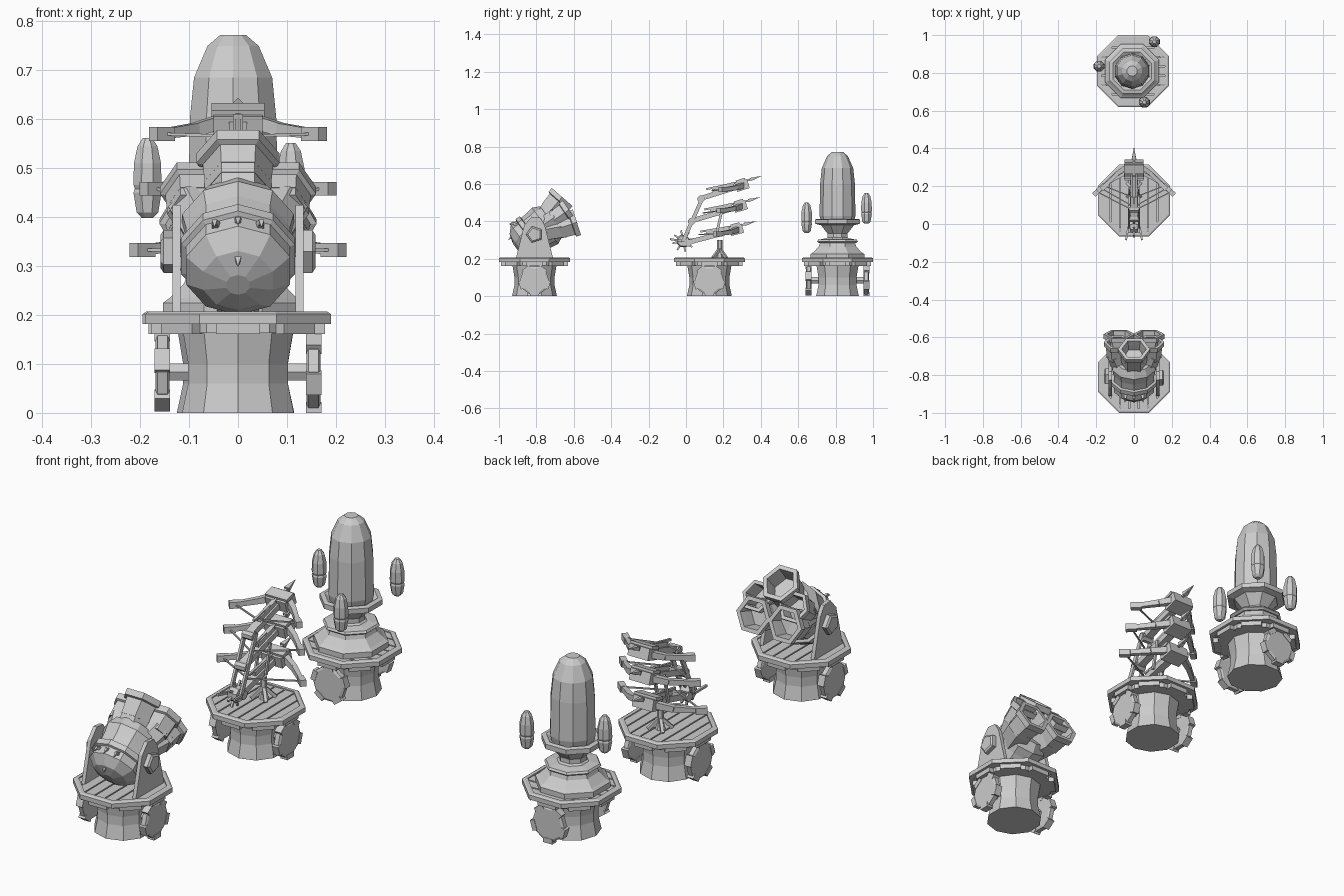
import bpy, bmesh
from math import pi, cos, sin, radians, sqrt
from mathutils import Matrix, Vector

if "Cube" in bpy.data.objects:
    bpy.data.objects.remove(bpy.data.objects["Cube"])

OCT = 1 / cos(pi / 8)


def finish(name, bm):
    bmesh.ops.recalc_face_normals(bm, faces=bm.faces)
    me = bpy.data.meshes.new(name)
    bm.to_mesh(me)
    bm.free()
    ob = bpy.data.objects.new(name, me)
    bpy.context.collection.objects.link(ob)
    return ob


def lathe(name, prof, n, mat=Matrix(), ring=False, phase=0.5):
    """Spin (radius, height) points; ring=True closes the profile on itself."""
    bm = bmesh.new()
    loops = [[bm.verts.new(mat @ Vector((r * cos(2 * pi * (k + phase) / n),
                                         r * sin(2 * pi * (k + phase) / n), z)))
              for k in range(n)] for r, z in prof]
    pairs = list(zip(loops, loops[1:]))
    if ring:
        pairs.append((loops[-1], loops[0]))
    for a, b in pairs:
        for k in range(n):
            bm.faces.new((a[k], a[(k + 1) % n], b[(k + 1) % n], b[k]))
    if not ring:
        bm.faces.new(loops[0])
        bm.faces.new(loops[-1])
    return finish(name, bm)


def box(name, size, mat):
    bm = bmesh.new()
    bmesh.ops.create_cube(bm, size=1, matrix=mat @ Matrix.Diagonal((*size, 1)))
    return finish(name, bm)


def beam(name, a, b, w, h, taper=1.0):
    """Bar from a to b, w wide and h tall, narrowed at b."""
    a, b = Vector(a), Vector(b)
    d = (b - a).normalized()
    side = d.cross(Vector((0, 0, 1)))
    side = side.normalized() if side.length > 1e-4 else Vector((1, 0, 0))
    up = side.cross(d)
    bm = bmesh.new()
    ends = [[bm.verts.new(p + side * sx * w * s / 2 + up * sz * h * s / 2)
             for sx, sz in ((-1, -1), (1, -1), (1, 1), (-1, 1))] for p, s in ((a, 1), (b, taper))]
    bm.faces.new(ends[0])
    bm.faces.new(ends[1])
    for k in range(4):
        j = (k + 1) % 4
        bm.faces.new((ends[0][k], ends[0][j], ends[1][j], ends[1][k]))
    return finish(name, bm)


def plate(name, pts, x0, x1):
    """Extrude a (y, z) outline from x0 to x1."""
    bm = bmesh.new()
    f = bm.faces.new([bm.verts.new((x0, y, z)) for y, z in pts])
    ex = bmesh.ops.extrude_face_region(bm, geom=[f])
    bmesh.ops.translate(bm, vec=(x1 - x0, 0, 0),
                        verts=[v for v in ex['geom'] if isinstance(v, bmesh.types.BMVert)])
    return finish(name, bm)


def aim(pos, direction):
    return Matrix.Translation(pos) @ Vector(direction).to_track_quat('Z', 'Y').to_matrix().to_4x4()


def base(label, x, y, turn):
    m = Matrix.Translation((x, y, 0)) @ Matrix.Rotation(turn, 4, 'Z')
    # concave drum, deck support and rim
    lathe(label + "_drum", [(.12, 0), (.107, .06), (.107, .10), (.118, .165)], 10, m)
    lathe(label + "_deck_support", [(.155 * OCT, .163), (.155 * OCT, .187)], 8, m)
    lathe(label + "_deck_rim", [(.19 * OCT, .182), (.19 * OCT, .202), (.182 * OCT, .207),
                                (.168 * OCT, .207), (.168 * OCT, .182)], 8, m, ring=True)
    # planks cut from an octagonal slab
    step = .35 / 7
    for i in range(7):
        lo, hi = -.175 + i * step + .003, -.175 + (i + 1) * step - .003
        bm = bmesh.new()
        bmesh.ops.create_cone(bm, cap_ends=True, segments=8, radius1=.172 * OCT,
                              radius2=.172 * OCT, depth=.018,
                              matrix=Matrix.Translation((0, 0, .193)) @ Matrix.Rotation(pi / 8, 4, 'Z'))
        for co, no in (((lo, 0, 0), (-1, 0, 0)), ((hi, 0, 0), (1, 0, 0))):
            bmesh.ops.bisect_plane(bm, geom=bm.verts[:] + bm.edges[:] + bm.faces[:],
                                   plane_co=co, plane_no=no, clear_outer=True)
            bmesh.ops.holes_fill(bm, edges=[e for e in bm.edges if e.is_boundary])
        bm.transform(m)
        finish(label + "_deck_plank", bm)
    # blocks under the rim
    for k in range(8):
        box(label + "_rim_block", (.03, .09, .022),
            m @ Matrix.Rotation(k * pi / 4, 4, 'Z') @ Matrix.Translation((.163, 0, .172)))
    # wheels with studs, and axles
    for s in (-1, 1):
        w = m @ Matrix.Translation((s * .14, 0, .084)) @ Matrix.Rotation(s * pi / 2, 4, 'Y')
        lathe(label + "_wheel", [(.07, 0), (.078, .004), (.078, .024), (.068, .029)], 10, w)
        for k in range(5):
            box(label + "_wheel_stud", (.022, .046, .032),
                w @ Matrix.Rotation(k * 2 * pi / 5, 4, 'Z') @ Matrix.Translation((.073, 0, .015)))
        lathe(label + "_axle", [(.02, -.06), (.02, .01)], 6, w)


CY, BY, SY = -.81, .125, .81
base("cannon", 0, CY, 0)
base("bow", 0, BY, 0)
base("shell", -.005, SY, pi / 2)

# ---- multi-barrel cannon ----
for s in (-1, 1):
    plate("cannon_bracket", [(CY - .10, .2), (CY - .055, .38), (CY - .015, .425), (CY + .03, .42),
                             (CY + .055, .38), (CY + .10, .2)], s * .117, s * .134)
    lathe("bracket_boss", [(.046, 0), (.046, .02), (.036, .026)], 5,
          aim((s * .132, CY, .33), (s, 0, 0)))
d = Vector((0, cos(radians(36)), sin(radians(36))))
lathe("cannon_breech", [(.025, -.125), (.075, -.11), (.112, -.075), (.112, -.04), (.122, -.036),
                        (.122, -.012), (.11, -.008), (.112, .03), (.12, .07), (.10, .11)],
      10, aim((0, CY, .335), d))
root = Vector((0, CY, .335)) + d * .02
for x, y, z, tilt, r in ((0, -.662, .53, 49, .076), (-.09, -.625, .462, 34, .062),
                         (.09, -.625, .462, 34, .062), (-.078, -.583, .395, 18, .074),
                         (.078, -.583, .395, 18, .074)):
    n = Vector((0, cos(radians(tilt)), sin(radians(tilt))))
    tip = Vector((x, y, z))
    m = aim(tip, n)
    # hexagonal muzzle collar and its tube
    lathe("muzzle_rim", [(r * .95, -.03), (r * 1.12, -.026), (r * 1.12, 0), (r * .86, 0),
                         (r * .8, -.03)], 6, m, ring=True, phase=0)
    lathe("muzzle_bore", [(r * .95, -.026), (r * .82, -.026), (r * .75, -.07), (r * .7, -.07),
                          (r * .9, -.075)], 6, m, ring=True, phase=0)
    lathe("muzzle_floor", [(r * .88, -.10), (r * .9, -.07)], 6, m, phase=0)
    start = root + Vector((x * .55, 0, 0))
    back = tip - n * .072
    ax = (back - start)
    lathe("barrel", [(r * .85, 0), (r * .9, ax.length)], 6, aim(start, ax), phase=0)
# claws and bolt on the breech
for x, z in ((-.04, .385), (0, .39), (.04, .385)):
    beam("breech_claw", (x, -.885, z - .015), (x * 1.2, -.925, z + .005), .022, .022, .5)
    beam("claw_tip", (x * 1.2, -.925, z + .005), (x * 1.2, -.945, z - .005), .011, .011, .1)
beam("breech_bolt", (0, -.89, .33), (0, -.935, .315), .02, .02, .6)
beam("bolt_tip", (0, -.935, .315), (0, -.95, .30), .012, .012, .1)

# ---- triple crossbow ----
lathe("bow_post", [(.022, .2), (.014, .23), (.014, .30)], 6, Matrix.Translation((0, .18, 0)))
for k in range(4):
    a = pi / 4 + k * pi / 2
    beam("post_foot", (.05 * cos(a), .18 + .05 * sin(a), .205), (0, .18, .255), .014, .014)
for yb, zb, yh, zh, span in ((.0, .285, .27, .355, .195), (.02, .40, .29, .48, .175),
                             (.07, .52, .30, .592, .155)):
    u = Vector((0, yh - yb, zh - zb)).normalized()
    head = Vector((0, yh, zh))
    m = aim(head, u)
    beam("crossbow_stock", (0, yb, zb), head, .036, .026)
    box("crossbow_rail", (.02, .02, .12), m @ Matrix.Translation((0, .022, -.10)))
    box("crossbow_head", (.10, .05, .07), m)
    box("head_cap", (.108, .014, .05), m @ Matrix.Translation((0, .028, 0)))
    lathe("stock_pivot", [(.02, -.026), (.02, .026)], 8, aim((0, yb + .01, zb), (1, 0, 0)))
    # bolt with pointed tip
    beam("bolt_shaft", head - u * .2 + Vector((0, 0, .04)), head + u * .07 + Vector((0, 0, .015)),
         .01, .01)
    beam("bolt_point", head + u * .045 + Vector((0, 0, .018)), head + u * .11 + Vector((0, 0, .018)),
         .024, .018, .05)
    for s in (-1, 1):
        elbow = (s * span * .55, yh - .03, zh - .012)
        tip = Vector((s * span, yh - .10, zh - .022))
        beam("bow_arm_inner", (s * .03, yh + .01, zh + .004), elbow, .026, .03, .85)
        beam("bow_arm_outer", elbow, tip, .022, .025, .8)
        beam("bow_tip", tip + Vector((-s * .018, .016, 0)), tip + Vector((s * .018, -.016, 0)),
             .026, .028)
        beam("bow_string", tip, (0, yb + .07, zb + .045), .006, .006)
# linkage and winch
for s in (-1, 1):
    beam("link_bar", (s * .026, -.015, .295), (s * .026, .09, .53), .01, .02)
    beam("rear_strut", (s * .026, .16, .32), (s * .026, .19, .45), .008, .014)
    beam("winch_crank", (s * .03, -.015, .295), (s * .042, -.085, .305), .01, .01)
lathe("winch_drum", [(.03, -.022), (.036, -.01), (.036, .01), (.03, .022)], 8,
      aim((0, -.015, .295), (1, 0, 0)))
for k in range(8):
    a = k * pi / 4 + .2
    beam("winch_spoke", (0, -.015, .295), (0, -.015 + .058 * cos(a), .295 + .058 * sin(a)),
         .012, .012, .7)

# ---- shell tower ----
m = Matrix.Translation((-.01, SY, 0))
lathe("shell_plinth", [(.155, .2), (.155, .225), (.14, .235), (.108, .265), (.10, .29)], 8, m)
lathe("shell_plate", [(.108, .285), (.118, .293), (.112, .302), (.075, .308)], 8, m)
lathe("shell_neck", [(.075, .30), (.058, .315), (.058, .335), (.10, .385)], 8, m)
lathe("shell_collar", [(.10, .38), (.13, .388), (.13, .41), (.11, .414), (.085, .40)], 8, m,
      ring=True)
lathe("shell_body", [(.085, .385), (.096, .43), (.093, .60), (.084, .685), (.055, .75), (.028, .772)],
      10, m)
# floating pods
for x, y, z in ((-.185, .835, .48), (.055, .645, .42), (.108, .965, .47)):
    lathe("pod", [(.012, -.082), (.024, -.07), (.031, -.03), (.028, -.022), (.031, -.014),
                  (.03, .03), (.022, .065), (.01, .082)], 8, Matrix.Translation((x, y, z)))
